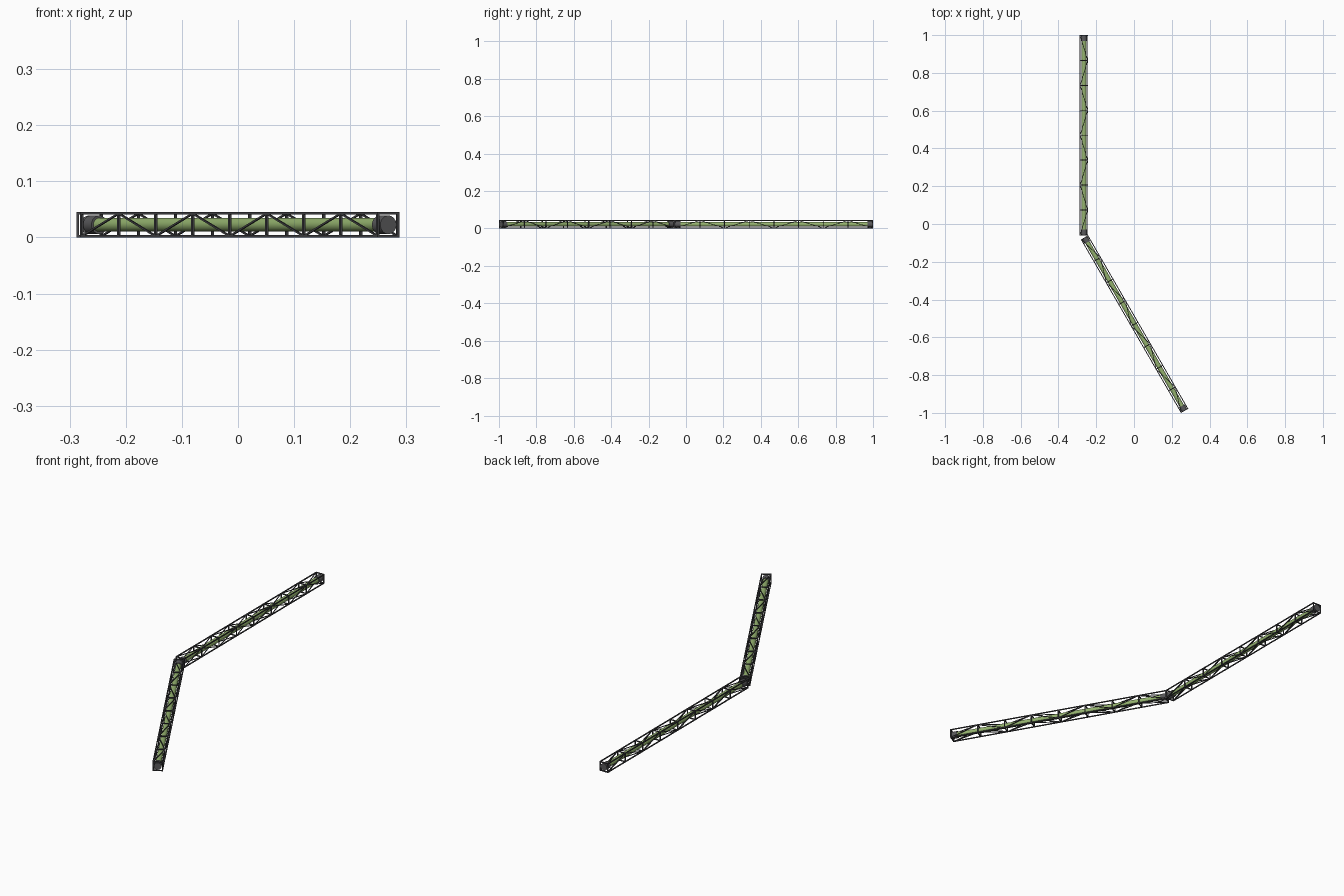
import bpy, bmesh, math
from mathutils import Vector, Matrix

if "Cube" in bpy.data.objects:
    bpy.data.objects.remove(bpy.data.objects["Cube"])

W = 0.045          # truss width and height
L = 1.06           # length of one truss arm
BAYS = 8
BAR = 0.0045       # rail and post thickness
DIAG = 0.0032      # diagonal brace thickness


def material(name, rgb):
    m = bpy.data.materials.new(name)
    m.diffuse_color = (*rgb, 1)
    m.use_nodes = True
    m.node_tree.nodes["Principled BSDF"].inputs["Base Color"].default_value = m.diffuse_color
    return m


green = material("green", (0.30, 0.45, 0.16))
dark = material("dark_frame", (0.06, 0.06, 0.065))
cap_grey = material("cap_grey", (0.10, 0.10, 0.105))


def make(name, bm, mat, matrix):
    bmesh.ops.recalc_face_normals(bm, faces=bm.faces)
    me = bpy.data.meshes.new(name)
    bm.to_mesh(me)
    bm.free()
    me.materials.append(mat)
    ob = bpy.data.objects.new(name, me)
    ob.matrix_world = matrix
    bpy.context.collection.objects.link(ob)
    return ob


def bar(bm, a, b, t):
    # square bar between two points
    a, b = Vector(a), Vector(b)
    d = b - a
    up = Vector((0, 0, 1)) if abs(d.normalized().z) < 0.9 else Vector((0, 1, 0))
    y = up.cross(d).normalized()
    z = d.normalized().cross(y)
    rot = Matrix((d.normalized(), y, z)).transposed().to_4x4()
    m = Matrix.Translation((a + b) / 2) @ rot @ Matrix.Diagonal((d.length, t, t, 1))
    bmesh.ops.create_cube(bm, size=1, matrix=m)


def rod(name, x0, x1, r, mat, matrix):
    # smooth cylinder along the arm axis
    bm = bmesh.new()
    m = Matrix.Translation(((x0 + x1) / 2, 0, 0)) @ Matrix.Rotation(math.pi / 2, 4, 'Y')
    bmesh.ops.create_cone(bm, cap_ends=True, segments=32, radius1=r, radius2=r,
                          depth=x1 - x0, matrix=m)
    for f in bm.faces:
        f.smooth = len(f.verts) == 4
    for e in bm.edges:
        e.smooth = all(len(f.verts) == 4 for f in e.link_faces)
    make(name, bm, mat, matrix)


def arm(name, start, angle, side):
    # local x runs along the arm, away from the hinge
    M = Matrix.Translation(start) @ Matrix.Rotation(angle, 4, 'Z')
    h = W / 2 - BAR / 2
    step = (L - BAR) / BAYS
    xs = [BAR / 2 + i * step for i in range(BAYS + 1)]

    # four corner rails
    bm = bmesh.new()
    for y in (-h, h):
        for z in (-h, h):
            bar(bm, (0, y, z), (L, y, z), BAR)
    make(name + "_rails", bm, dark, M)

    # square rings at every bay
    bm = bmesh.new()
    for x in xs:
        for s in (-h, h):
            bar(bm, (x, s, -h), (x, s, h), BAR)
            bar(bm, (x, -h, s), (x, h, s), BAR)
    make(name + "_rings", bm, dark, M)

    # zigzag braces on all four faces
    bm = bmesh.new()
    for i in range(BAYS):
        p = -h if i % 2 == 0 else h
        for s in (-h, h):
            bar(bm, (xs[i], s, p), (xs[i + 1], s, -p), DIAG)
            bar(bm, (xs[i], side * p, s), (xs[i + 1], -side * p, s), DIAG)
    make(name + "_braces", bm, dark, M)

    # light tube with end caps
    rod(name + "_tube", 0.02, L - 0.02, 0.0123, green, M)
    rod(name + "_cap_inner", 0.0, 0.03, 0.0165, cap_grey, M)
    rod(name + "_cap_outer", L - 0.03, L, 0.0165, cap_grey, M)


# the two arms meet at their shared inner edge, bent by 30 degrees
ax = -0.265
y0 = 1 - L
c, s = math.cos(math.radians(30)), math.sin(math.radians(30))
arm("rear_arm", (ax, y0, W / 2), math.pi / 2, -1)
arm("front_arm", (ax + W / 2 - c * W / 2, y0 - s * W / 2, W / 2), math.radians(-60), 1)
